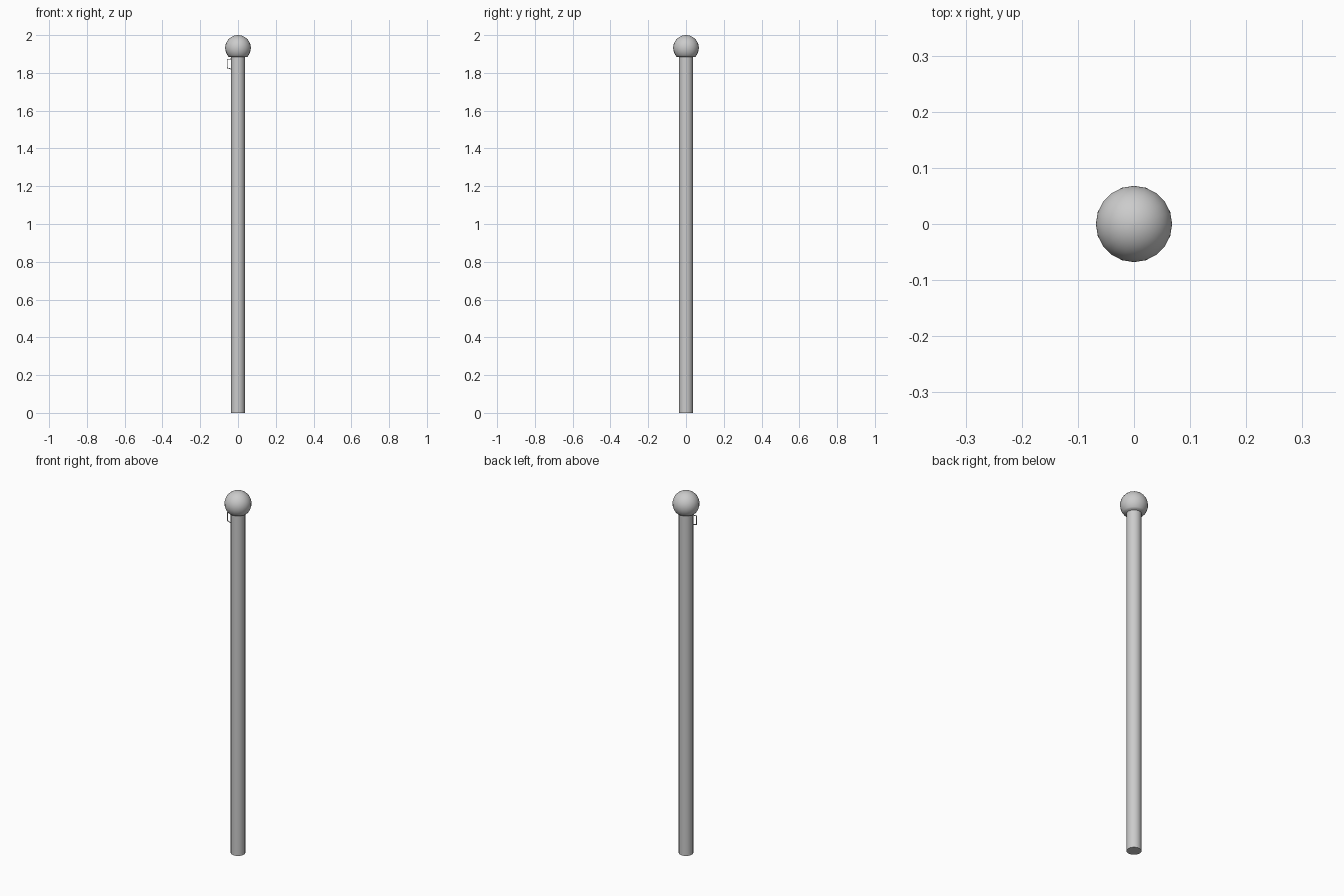
import bpy, math

if "Cube" in bpy.data.objects:
    bpy.data.objects.remove(bpy.data.objects["Cube"])


def lathe(name, profile, sides, smooth=35):
    """Revolve an (r, z) profile around the z axis."""
    verts, faces = [], []
    for r, z in profile:
        for i in range(sides):
            a = 2 * math.pi * i / sides
            verts.append((r * math.cos(a), r * math.sin(a), z))
    for k in range(len(profile) - 1):
        for i in range(sides):
            j = (i + 1) % sides
            faces.append((k * sides + i, k * sides + j,
                          (k + 1) * sides + j, (k + 1) * sides + i))
    faces.append(tuple(reversed(range(sides))))
    top = (len(profile) - 1) * sides
    faces.append(tuple(range(top, top + sides)))
    mesh = bpy.data.meshes.new(name)
    mesh.from_pydata(verts, [], faces)
    obj = bpy.data.objects.new(name, mesh)
    bpy.context.collection.objects.link(obj)
    bpy.context.view_layer.objects.active = obj
    obj.select_set(True)
    bpy.ops.object.shade_smooth_by_angle(angle=math.radians(smooth))
    obj.select_set(False)
    return obj


# Pole
lathe("pole", [(0.0365, 0), (0.0365, 1.885)], 20)

# Ball finial with a flat underside
R, CZ, CUT = 0.068, 1.932, 1.885
start = math.asin((CUT - CZ) / R)
end = math.radians(89)
N = 16
ball = [(R * math.cos(start + (end - start) * i / N),
         CZ + R * math.sin(start + (end - start) * i / N)) for i in range(N + 1)]
lathe("ball_finial", ball, 20, 60)

# Thin wire loop for the flag, on the left side of the pole towards the front
curve = bpy.data.curves.new("wire_loop", 'CURVE')
curve.dimensions = '3D'
curve.bevel_depth = 0.0025
curve.bevel_resolution = 1
curve.use_fill_caps = True
points = [(-0.03, 1.873), (-0.056, 1.873), (-0.056, 1.826), (-0.03, 1.819)]
spline = curve.splines.new('POLY')
spline.points.add(len(points) - 1)
for p, (x, z) in zip(spline.points, points):
    p.co = (x, -0.012, z, 1)
loop = bpy.data.objects.new("wire_loop", curve)
bpy.context.collection.objects.link(loop)
